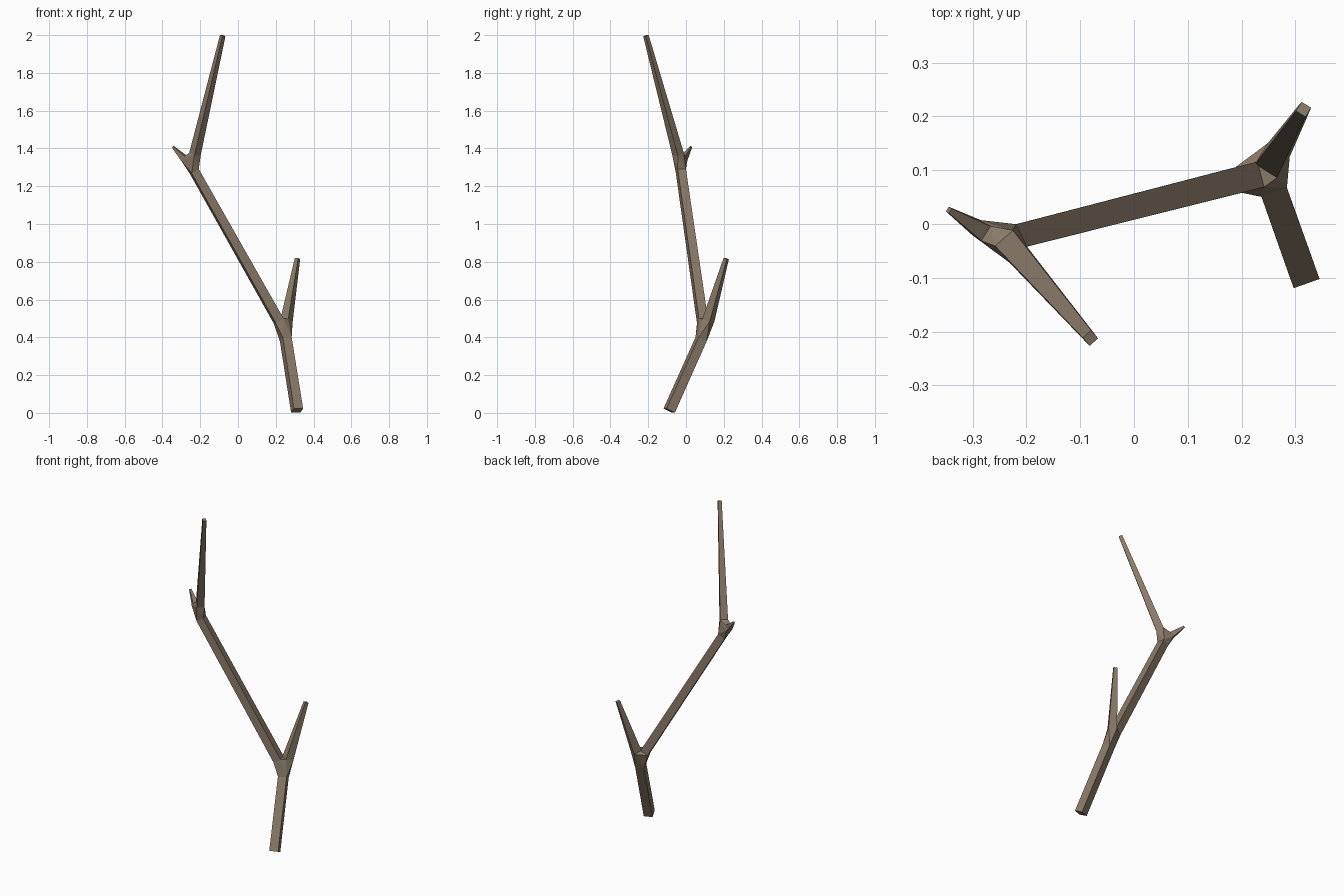
import bpy, bmesh
from mathutils import Vector

if "Cube" in bpy.data.objects:
    bpy.data.objects.remove(bpy.data.objects["Cube"])

bm = bmesh.new()


def ring(center, d, half):
    """Square section across direction d, with two sides kept level."""
    c, d = Vector(center), Vector(d).normalized()
    u = d.cross(Vector((0, 0, 1))).normalized()
    v = u.cross(d)
    return [bm.verts.new(c + half * (a * u + b * v))
            for a, b in ((-1, -1), (1, -1), (1, 1), (-1, 1))]


def limb(p, q, half_p, half_q, cap_start=False, cap_end=False):
    """Tapered four-sided limb; returns its start and end rings."""
    d = Vector(q) - Vector(p)
    a, b = ring(p, d, half_p), ring(q, d, half_q)
    for i in range(4):
        j = (i + 1) % 4
        bm.faces.new((a[i], a[j], b[j], b[i]))
    if cap_start:
        bm.faces.new(a[::-1])
    if cap_end:
        bm.faces.new(b)
    return a, b


def fork(*rings):
    """Convex hull joining three limb ends, left open where limbs attach."""
    copies = [[bm.verts.new(v.co) for v in r] for r in rings]
    verts = [v for r in copies for v in r]
    bmesh.ops.convex_hull(bm, input=verts, use_existing_faces=False)
    hidden = [f for f in bm.faces
              if any(all(v in r for v in f.verts) for r in copies)]
    bmesh.ops.delete(bm, geom=hidden, context='FACES_ONLY')


# Limbs: base, long middle, lower side branch, top branch, small twig
_, base_end = limb((0.313, -0.089, 0.012), (0.253, 0.08, 0.39), 0.0255, 0.025, cap_start=True)
mid_start, mid_end = limb((0.215, 0.087, 0.487), (-0.232, -0.027, 1.28), 0.0245, 0.0225)
side_start, _ = limb((0.257, 0.118, 0.49), (0.315, 0.213, 0.817), 0.024, 0.0105, cap_end=True)
top_start, _ = limb((-0.228, -0.042, 1.37), (-0.081, -0.212, 1.997), 0.022, 0.0105, cap_end=True)
twig_start, _ = limb((-0.284, -0.012, 1.347), (-0.344, 0.026, 1.408), 0.016, 0.005, cap_end=True)

# Forks
fork(base_end, mid_start, side_start)
fork(mid_end, top_start, twig_start)

# Clean up into one skin
bmesh.ops.remove_doubles(bm, verts=bm.verts[:], dist=0.0005)
bmesh.ops.recalc_face_normals(bm, faces=bm.faces[:])

mesh = bpy.data.meshes.new("branch")
bm.to_mesh(mesh)
bm.free()
branch = bpy.data.objects.new("branch", mesh)
bpy.context.collection.objects.link(branch)

# Bark colour
bark = bpy.data.materials.new("bark")
bark.diffuse_color = (0.25, 0.195, 0.14, 1)
bark.use_nodes = True
bark.node_tree.nodes["Principled BSDF"].inputs["Base Color"].default_value = bark.diffuse_color
mesh.materials.append(bark)
